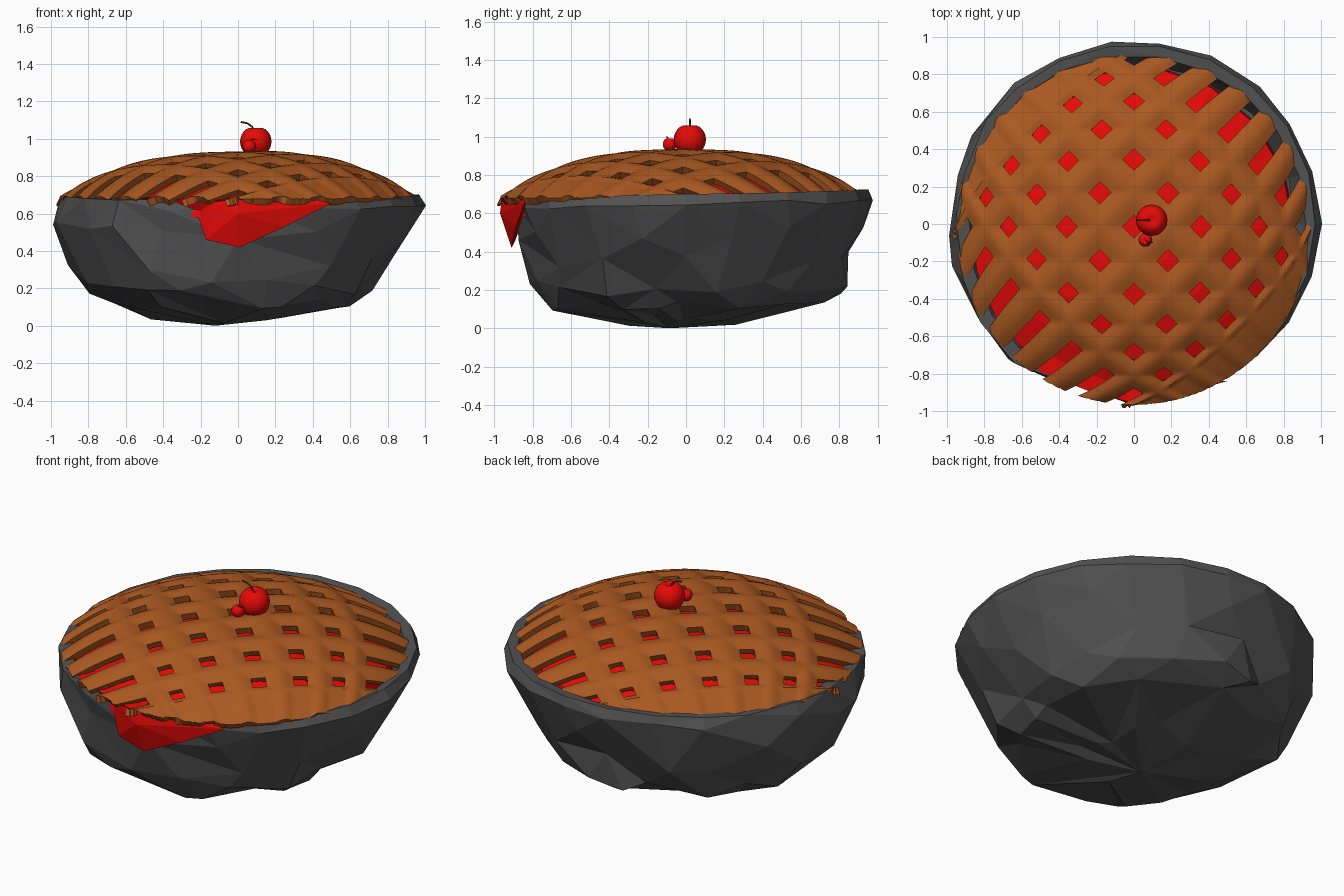
import bpy, bmesh, math, random
from mathutils import Vector

if "Cube" in bpy.data.objects:
    bpy.data.objects.remove(bpy.data.objects["Cube"])

random.seed(11)


def material(name, rgb):
    m = bpy.data.materials.new(name)
    m.diffuse_color = (*rgb, 1)
    m.use_nodes = True
    m.node_tree.nodes["Principled BSDF"].inputs["Base Color"].default_value = m.diffuse_color
    return m


STONE = material("dark_stone", (0.085, 0.085, 0.086))
CRUST = material("baked_crust", (0.40, 0.098, 0.015))
RED = material("cherry_red", (0.8, 0.003, 0.002))
STEM = material("stem_brown", (0.08, 0.03, 0.015))


def finish(bm, name, mat, smooth=False):
    bmesh.ops.recalc_face_normals(bm, faces=bm.faces)
    me = bpy.data.meshes.new(name)
    bm.to_mesh(me)
    bm.free()
    ob = bpy.data.objects.new(name, me)
    bpy.context.collection.objects.link(ob)
    me.materials.append(mat)
    for p in me.polygons:
        p.use_smooth = smooth
    return ob


def bridge(bm, a, b):
    n = len(a)
    for i in range(n):
        j = (i + 1) % n
        bm.faces.new((a[i], a[j], b[j], b[i]))


def dome(x, y):
    # Height of the top of the pie
    r = min(math.hypot(x, y + 0.01) / 0.97, 1)
    return 0.675 + 0.25 * (1 - r ** 2.7) + 0.025 * x * (1 - r)


# Rough stone bowl: radius in eight directions (+x anticlockwise) per level
LEVELS = [
    (0.05, 0.02, (.22, .28, .30, .36, .50, .42, .38, .28)),
    (0.12, 0.03, (.60, .66, .74, .66, .66, .68, .72, .64)),
    (0.20, 0.035, (.69, .78, .82, .80, .82, .84, .80, .74)),
    (0.36, 0.04, (.85, .86, .85, .90, .92, .92, .84, .84)),
    (0.53, 0.03, (.94, .95, .91, .97, .985, .97, .86, .92)),
    (0.65, 0.01, (1.0, .99, .975, .98, .97, .99, .87, .97)),
    (0.70, 0.004, (.97, .97, .96, .96, .94, .97, .86, .95)),
    (0.695, 0.004, (.92, .91, .90, .91, .88, .91, .82, .90)),
    (0.58, 0.01, (.86, .86, .85, .85, .83, .85, .76, .85)),
]
SEG = 22
bm = bmesh.new()
rings = []
for k, (z, jit, radii) in enumerate(LEVELS):
    ring = []
    for i in range(SEG):
        t = (i + (random.uniform(-0.35, 0.35) if k < 5 else 0)) / SEG % 1
        f = t * 8
        j = int(f) % 8
        w = (1 - math.cos((f - int(f)) * math.pi)) / 2
        r = radii[j] * (1 - w) + radii[(j + 1) % 8] * w
        r += random.uniform(-jit, jit) * 0.7
        a = math.tau * t
        y = r * math.sin(a)
        zz = max(0.01, z + random.uniform(-jit, jit) + 0.025 * y * min(1, z / 0.6))
        ring.append(bm.verts.new((r * math.cos(a), y, zz)))
    if rings:
        bridge(bm, rings[-1], ring)
    rings.append(ring)
low = bm.verts.new((-0.13, -0.08, 0))
for i in range(SEG):
    bm.faces.new((low, rings[0][(i + 1) % SEG], rings[0][i]))
bm.faces.new(rings[-1])
bmesh.ops.triangulate(bm, faces=bm.faces)
bowl = finish(bm, "bowl", STONE)
dec = bowl.modifiers.new("coarse_facets", 'DECIMATE')
dec.ratio = 0.72

# Faceted cherry filling under the crust
bm = bmesh.new()
prev = None
for r in (0.88, 0.87, 0.7, 0.5, 0.25):
    ring = []
    for i in range(18):
        a = math.tau * i / 18
        x, y = r * math.cos(a) - 0.02, r * math.sin(a) - 0.025
        z = 0.58 if r == 0.88 else dome(x, y) - 0.07
        ring.append(bm.verts.new((x, y, z)))
    if prev:
        bridge(bm, prev, ring)
    else:
        bm.faces.new(ring)
    prev = ring
bm.faces.new(prev)
finish(bm, "filling", RED)


# Filling spilling over the front rim
def hull(name, pts):
    bm = bmesh.new()
    for p in pts:
        bm.verts.new(p)
    bmesh.ops.convex_hull(bm, input=bm.verts)
    bmesh.ops.delete(bm, geom=[v for v in bm.verts if not v.link_faces], context='VERTS')
    finish(bm, name, RED)


hull("filling_lip", [(-.62, -.66, .69), (-.5, -.79, .68), (-.2, -.91, .67), (-.2, -.87, .61),
                     (0, -.95, .67), (0, -.8, .69), (0, -.86, .62)])
hull("filling_spill", [(-.22, -.87, .60), (-.17, -.89, .46), (-.14, -.92, .66), (.01, -.91, .42),
                       (.0, -.97, .60), (0, -.96, .68), (.25, -.89, .53), (.5, -.84, .655),
                       (.4, -.85, .68), (-.1, -.82, .68), (0, -.84, .60)])

# Lattice crust: flat diagonal grid with square holes, wrapped on to the dome
SPACE, SUB, EDGE, N = 0.26, 12, 1.26, 62
STEP = SPACE / SUB
bm = bmesh.new()
verts = {}


def in_gap(k):
    # Two thirds strip, one third gap, gaps centred on multiples of SPACE
    return (k + 2) % SUB < 4


def grid_vert(i, j):
    if (i, j) not in verts:
        u, v = i * STEP, j * STEP
        x, y = (u + v) * math.sqrt(0.5), (u - v) * math.sqrt(0.5)
        rho = max(math.hypot(x, y), 1e-6)
        g = math.sin(min(rho, EDGE)) / rho
        x, y = x * g, y * g - 0.015
        # Strips are rounded, highest along their middles
        cu = math.cos(math.tau * u / SPACE) if abs(u) < 0.78 else 1
        cv = math.cos(math.tau * v / SPACE) if abs(v) < 0.91 else 0
        z = dome(x, y) + 0.014 * (max(-cu, -cv) - 0.4)
        verts[i, j] = bm.verts.new((x, y, z))
    return verts[i, j]


for i in range(-N, N):
    for j in range(-N, N):
        u, v = (i + 0.5) * STEP, (j + 0.5) * STEP
        if math.hypot(u, v) > EDGE:
            continue
        strip_a = not in_gap(j) or abs(v) > 0.9
        strip_b = not in_gap(i) and abs(u) < 0.77
        if strip_a or strip_b:
            bm.faces.new([grid_vert(i + a, j + b) for a, b in ((0, 0), (1, 0), (1, 1), (0, 1))])
bmesh.ops.dissolve_degenerate(bm, edges=bm.edges, dist=0.002)
for f in bm.faces:
    f.normal_update()
up = sum(f.normal.z for f in bm.faces) > 0
if not up:
    bmesh.ops.reverse_faces(bm, faces=bm.faces)
crust = finish(bm, "lattice_crust", CRUST)
if sum(p.normal.z for p in crust.data.polygons) < 0:
    crust.data.flip_normals()
sol = crust.modifiers.new("thickness", 'SOLIDIFY')
sol.thickness = 0.04
sol.offset = -1
bpy.context.view_layer.objects.active = crust
crust.select_set(True)
bpy.ops.object.modifier_apply(modifier="thickness")
bpy.ops.object.shade_smooth_by_angle(angle=math.radians(50))


# Cherries with a dimple at the stalk
def cherry(name, pos, r):
    bm = bmesh.new()
    bmesh.ops.create_uvsphere(bm, u_segments=20, v_segments=14, radius=r)
    for v in bm.verts:
        d = math.hypot(v.co.x, v.co.y) / r
        if v.co.z > 0:
            v.co.z -= 0.3 * r * max(0, 1 - d / 0.5)
        v.co += Vector(pos)
    finish(bm, name, RED, True)


def stalk(name, pts, r):
    cu = bpy.data.curves.new(name, 'CURVE')
    cu.dimensions = '3D'
    cu.bevel_depth = r
    cu.bevel_resolution = 2
    cu.use_fill_caps = True
    sp = cu.splines.new('POLY')
    sp.points.add(len(pts) - 1)
    for p, c in zip(sp.points, pts):
        p.co = (*c, 1)
    ob = bpy.data.objects.new(name, cu)
    bpy.context.collection.objects.link(ob)
    cu.materials.append(STEM)


cherry("large_cherry", (0.095, 0.02, 0.985), 0.084)
cherry("small_cherry", (0.06, -0.085, 0.96), 0.036)
stalk("large_stalk", [(.09, .02, 1.03), (.075, .02, 1.065), (.05, .02, 1.083), (.015, .02, 1.09)], 0.005)
stalk("small_stalk", [(.06, -.085, .98), (.075, -.1, 1.0), (.1, -.1, .995)], 0.003)
